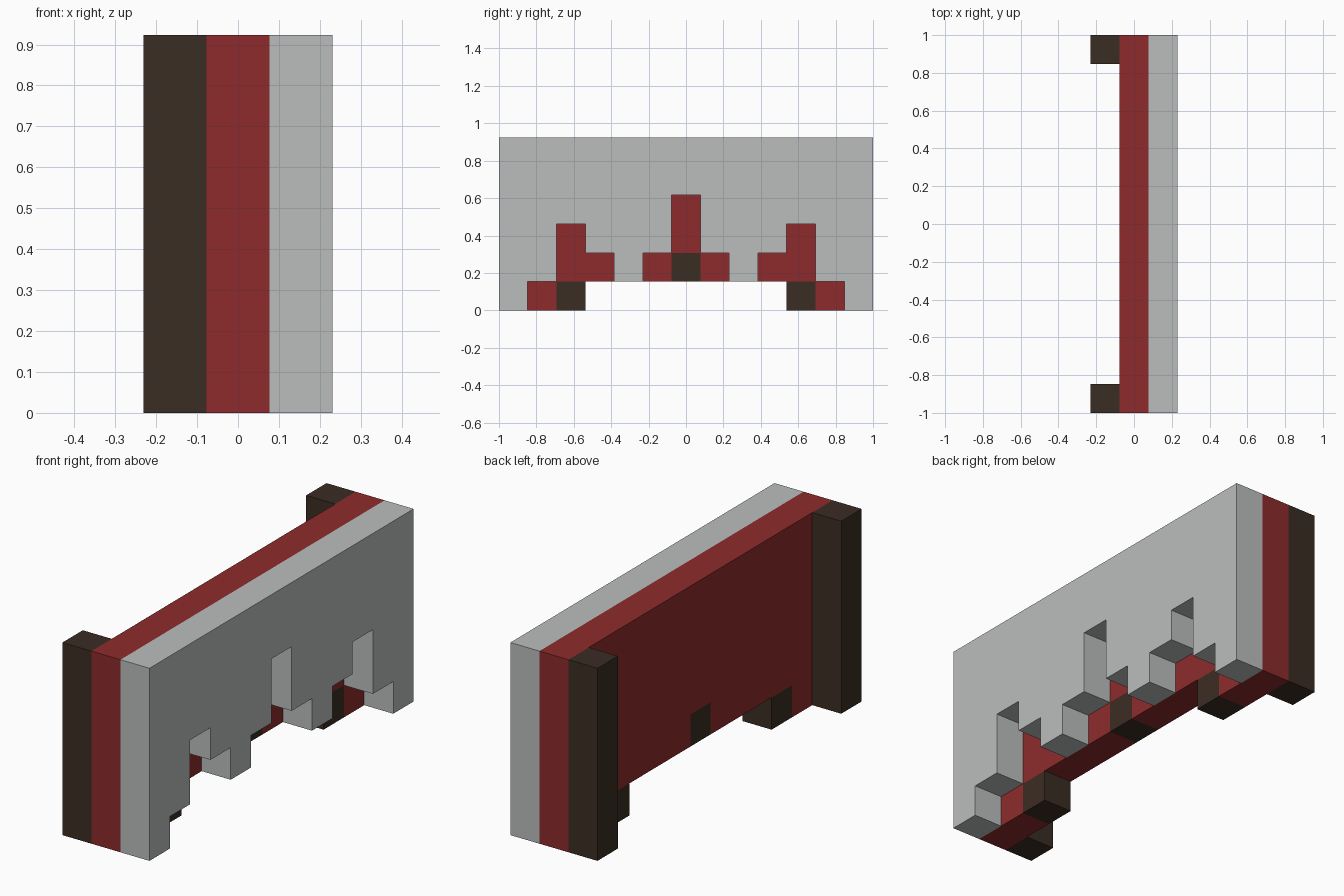
import bpy
import bmesh

cube = bpy.data.objects.get("Cube")
if cube:
    bpy.data.objects.remove(cube, do_unlink=True)

U = 2 / 13  # one block


def material(name, rgb):
    m = bpy.data.materials.new(name)
    m.use_nodes = True
    colour = (*rgb, 1)
    m.diffuse_color = colour
    bsdf = m.node_tree.nodes["Principled BSDF"]
    bsdf.inputs["Base Color"].default_value = colour
    bsdf.inputs["Roughness"].default_value = 0.9
    return m


grey = material("pale grey", (0.50, 0.515, 0.51))
red = material("brick red", (0.27, 0.024, 0.025))
brown = material("dark brown", (0.044, 0.026, 0.017))


def slab(name, outline, layer, mat):
    """Extrude a (y, z) outline, in blocks, one block thick along x."""
    bm = bmesh.new()
    x = (layer - 0.5) * U
    face = bm.faces.new([bm.verts.new((x, y * U, z * U)) for y, z in outline])
    out = bmesh.ops.extrude_face_region(bm, geom=[face])
    verts = [g for g in out["geom"] if isinstance(g, bmesh.types.BMVert)]
    bmesh.ops.translate(bm, verts=verts, vec=(U, 0, 0))
    bmesh.ops.recalc_face_normals(bm, faces=bm.faces)
    mesh = bpy.data.meshes.new(name)
    bm.to_mesh(mesh)
    bm.free()
    mesh.materials.append(mat)
    obj = bpy.data.objects.new(name, mesh)
    bpy.context.collection.objects.link(obj)
    return obj


def symmetric(half):
    """Complete an outline by mirroring it across y = 0."""
    return half + [(-y, z) for y, z in reversed(half)]


def block(name, y, z, height, layer, mat):
    a, b = y - 0.5, y + 0.5
    slab(name, [(a, z), (b, z), (b, z + height), (a, z + height)], layer, mat)


# Outer facing wall with stepped cut-outs
slab("outer_wall", symmetric([
    (0.5, 4), (0.5, 2), (1.5, 2), (1.5, 1), (2.5, 1), (2.5, 2), (3.5, 2), (3.5, 3),
    (4.5, 3), (4.5, 1), (5.5, 1), (5.5, 0), (6.5, 0), (6.5, 6)]), 1, grey)

# Inner wall with a notch for the keystone
slab("inner_wall", symmetric([
    (0.5, 2), (0.5, 1), (4.5, 1), (4.5, 0), (6.5, 0), (6.5, 6)]), 0, red)

# Dark keystone, brackets and end pillars
block("keystone", 0, 1, 1, 0, brown)
for side, label in ((-1, "front"), (1, "back")):
    block(label + "_bracket", side * 4, 0, 1, 0, brown)
    block(label + "_pillar", side * 6, 0, 6, -1, brown)
